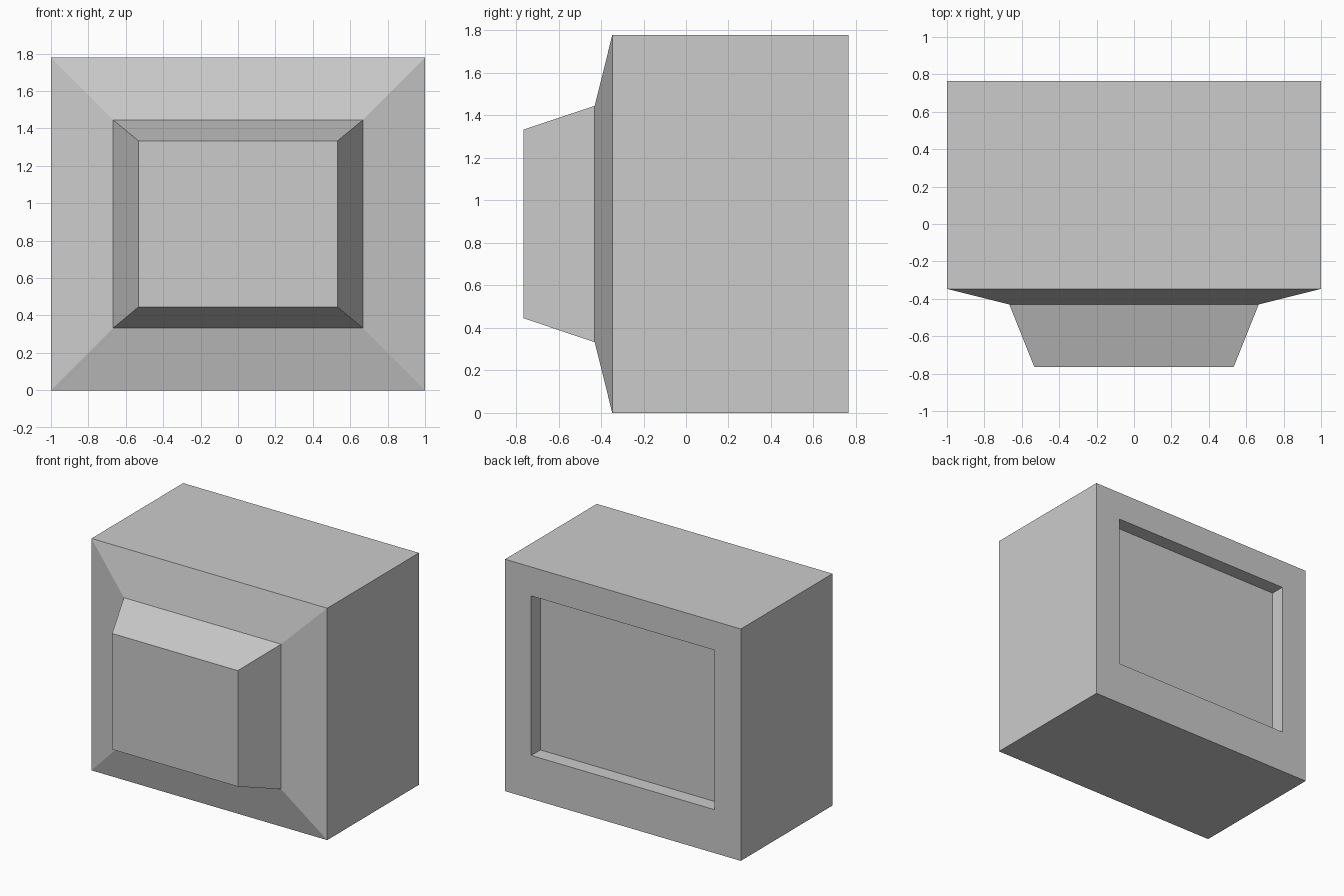
import bpy, bmesh

if "Cube" in bpy.data.objects:
    bpy.data.objects.remove(bpy.data.objects["Cube"])

# One plain grey for the whole model
grey = bpy.data.materials.new("light grey")
grey.diffuse_color = (0.6, 0.6, 0.6, 1.0)
grey.use_nodes = True
grey.node_tree.nodes["Principled BSDF"].inputs["Base Color"].default_value = grey.diffuse_color

# Rectangular rings from screen recess through the casing to the rear housing:
# (half width, bottom z, top z, y)
RINGS = [
    (0.778, 0.333, 1.556, 0.653),   # recessed panel
    (0.778, 0.333, 1.556, 0.764),   # recess rim
    (1.0, 0.0, 1.778, 0.764),       # casing, recess side
    (1.0, 0.0, 1.778, -0.347),      # casing, housing side
    (0.667, 0.333, 1.445, -0.43),   # shallow slope
    (0.533, 0.445, 1.334, -0.764),  # housing end
]

bm = bmesh.new()


def ring(w, z0, z1, y):
    return [bm.verts.new(p) for p in
            ((-w, y, z0), (w, y, z0), (w, y, z1), (-w, y, z1))]


loops = [ring(*r) for r in RINGS]

# Walls between neighbouring rings
for a, b in zip(loops, loops[1:]):
    for i in range(4):
        j = (i + 1) % 4
        bm.faces.new((a[i], a[j], b[j], b[i]))

# Recessed panel and housing end
bm.faces.new(loops[0])
bm.faces.new(loops[-1])
bmesh.ops.recalc_face_normals(bm, faces=bm.faces)

mesh = bpy.data.meshes.new("monitor_casing")
bm.to_mesh(mesh)
bm.free()
mesh.materials.append(grey)
casing = bpy.data.objects.new("monitor_casing", mesh)
bpy.context.collection.objects.link(casing)
